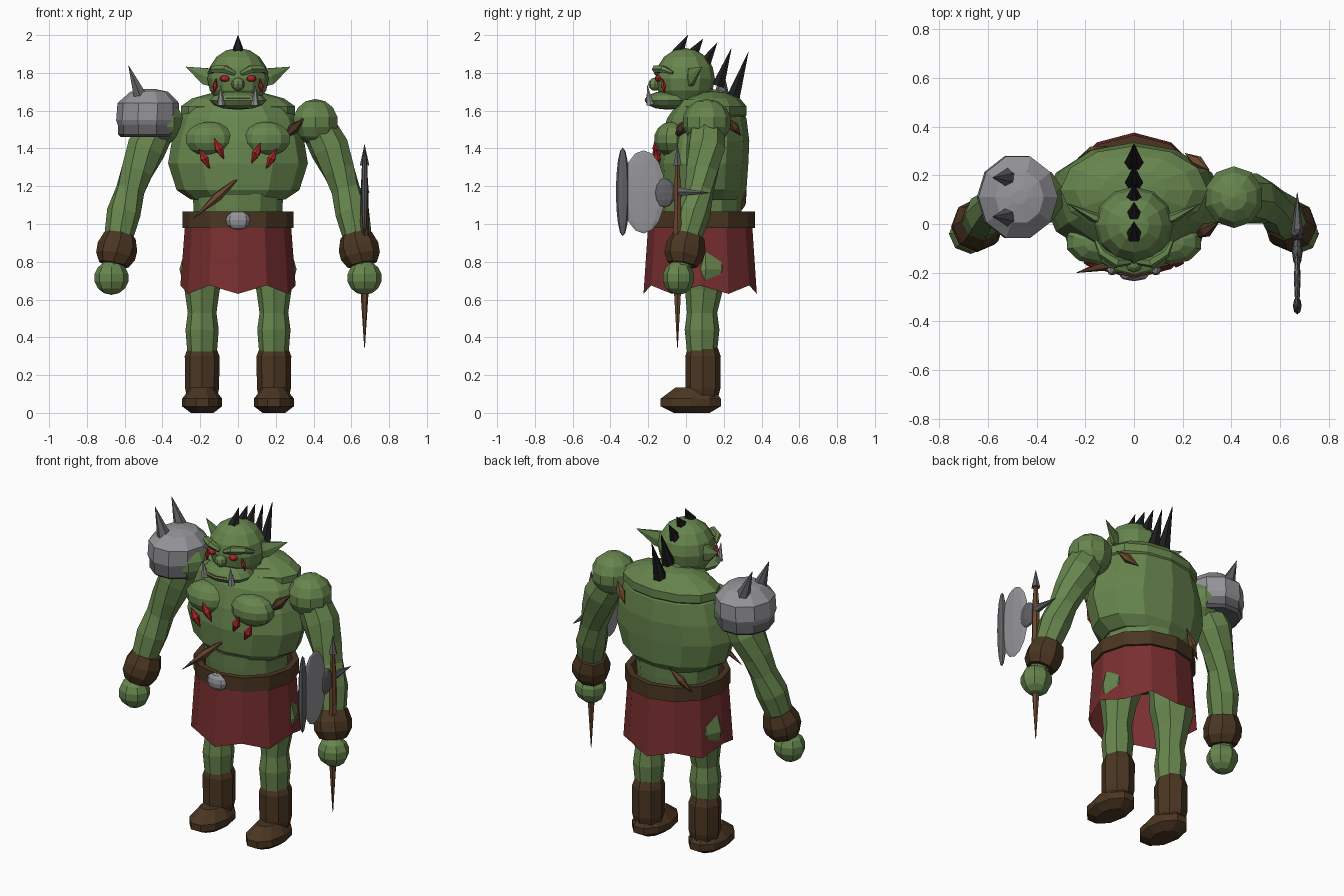
import bpy, bmesh, math
from mathutils import Vector


def material(name, rgb):
    m = bpy.data.materials.new(name)
    m.diffuse_color = (*rgb, 1)
    return m


GREEN = material("green_skin", (0.135, 0.235, 0.075))
RED = material("red_cloth", (0.19, 0.028, 0.03))
LEATHER = material("brown_leather", (0.07, 0.037, 0.016))
WOOD = material("wood", (0.14, 0.065, 0.028))
IRON = material("light_iron", (0.30, 0.30, 0.32))
STEEL = material("dark_steel", (0.12, 0.12, 0.13))
BLACK = material("black_spikes", (0.012, 0.012, 0.012))
BLOOD = material("bright_red", (0.42, 0.02, 0.022))


def finish(name, bm, mat):
    bmesh.ops.recalc_face_normals(bm, faces=bm.faces)
    me = bpy.data.meshes.new(name)
    bm.to_mesh(me)
    bm.free()
    me.materials.append(mat)
    ob = bpy.data.objects.new(name, me)
    bpy.context.collection.objects.link(ob)
    return ob


def skin(name, rings, mat, caps=True):
    """Join successive rings of points with quads."""
    bm = bmesh.new()
    vs = [[bm.verts.new(p) for p in ring] for ring in rings]
    n = len(vs[0])
    for a, b in zip(vs, vs[1:]):
        for i in range(n):
            j = (i + 1) % n
            bm.faces.new((a[i], a[j], b[j], b[i]))
    if caps:
        bm.faces.new(vs[0])
        bm.faces.new(vs[-1])
    return finish(name, bm, mat)


def loft(name, rings, n, mat, caps=True, hem=0):
    """Horizontal ellipses (x, y, z, rx, ry); hem lifts every second point of the first."""
    out = []
    for k, (x, y, z, rx, ry) in enumerate(rings):
        out.append([(x + rx * math.cos(t), y + ry * math.sin(t),
                     z + (hem if k == 0 and i % 2 == 0 else 0))
                    for i in range(n) for t in [2 * math.pi * i / n]])
    return skin(name, out, mat, caps)


def tube(name, pts, n, mat, flat=1.0):
    """Tube through (x, y, z, r) points, each ring square to the path."""
    ps = [Vector(p[:3]) for p in pts]
    rings = []
    for k, p in enumerate(ps):
        d = ps[min(k + 1, len(ps) - 1)] - ps[max(k - 1, 0)]
        q = d.to_track_quat('Z', 'Y')
        r = pts[k][3]
        rings.append([p + q @ Vector((r * flat * math.cos(t), r * math.sin(t), 0))
                      for i in range(n) for t in [2 * math.pi * i / n]])
    return skin(name, rings, mat)


def spike(name, base, tip, r, mat, n=6, flat=1.0):
    return tube(name, [(*base, r), (*tip, 0.001)], n, mat, flat)


def spindle(name, a, b, r, mat, n=6):
    m = (Vector(a) + Vector(b)) / 2
    return tube(name, [(*a, 0.001), (*m, r), (*b, 0.001)], n, mat)


def ball(name, c, r, mat, u=10, v=7):
    bm = bmesh.new()
    bmesh.ops.create_uvsphere(bm, u_segments=u, v_segments=v, radius=1)
    for w in bm.verts:
        w.co = Vector([c[i] + w.co[i] * r[i] for i in range(3)])
    return finish(name, bm, mat)


# Torso, waist and back muscles
loft("torso", [(0, .09, 1.13, .25, .20), (0, .09, 1.18, .325, .23), (0, .09, 1.32, .37, .24),
               (0, .10, 1.44, .35, .235), (0, .11, 1.56, .31, .21), (0, .12, 1.66, .22, .15)], 12, GREEN)
loft("waist", [(0, .08, .95, .23, .20), (0, .08, 1.08, .235, .215), (0, .08, 1.16, .24, .22)], 12, GREEN)
ball("upper_back", (0, .14, 1.60), (.31, .185, .105), GREEN, 12, 7)
loft("neck", [(0, .07, 1.58, .15, .13), (0, .03, 1.72, .11, .11)], 10, GREEN)

# Skirt, belt and buckle
loft("skirt", [(0, .075, .63, .305, .30), (0, .075, 1.0, .28, .275)], 12, RED, False, .045)
loft("belt", [(0, .08, .98, .26, .25), (0, .08, .98, .295, .285), (0, .08, 1.065, .295, .285),
              (0, .08, 1.065, .26, .25), (0, .08, .98, .26, .25)], 12, LEATHER, False)
ball("buckle", (0, -.205, 1.02), (.065, .03, .05), IRON, 8, 6)

# Visible lengths of the diagonal strap
spindle("strap_front", (-.235, -.20, 1.03), (.02, -.13, 1.26), .026, WOOD)
spindle("strap_shoulder", (.24, -.06, 1.45), (.35, .01, 1.56), .03, LEATHER)
spindle("strap_upper_back", (.21, .29, 1.47), (.31, .22, 1.56), .026, WOOD)
spindle("strap_lower_back", (-.23, .27, 1.04), (-.11, .32, 1.18), .024, WOOD)

# Head, jaw, mouth and nose
ball("head", (0, -.005, 1.77), (.162, .158, .162), GREEN, 12, 8)
ball("jaw", (0, -.095, 1.655), (.15, .125, .05), GREEN, 12, 6)
ball("mouth", (0, -.145, 1.665), (.105, .074, .008), RED, 10, 4)
ball("nose", (0, -.165, 1.74), (.035, .035, .035), GREEN, 8, 6)

# Crest of black spikes over the head and neck
for b, t, r in [((-.045, 1.905), (.01, 2.0), .036), ((.035, 1.90), (.09, 1.98), .036),
                ((.10, 1.85), (.165, 1.96), .036), ((.17, 1.73), (.24, 1.93), .038),
                ((.25, 1.67), (.33, 1.91), .04)]:
    spike("crest_spike", (0, *b), (0, *t), r, BLACK)

# Scratches across the chest: x, z of both ends
for x1, z1, x2, z2 in [(-.206, 1.40, -.148, 1.29), (-.127, 1.46, -.074, 1.34),
                       (.12, 1.43, .072, 1.32), (.205, 1.40, .148, 1.29)]:
    spindle("chest_scratch", (x1, -.16, z1), (x2, -.15, z2), .024, BLOOD)

for s in (-1, 1):
    # Face details
    ball("eye", (s * .07, -.145, 1.77), (.028, .02, .017), BLOOD, 8, 6)
    tube("brow", [(s * .015, -.155, 1.795, .012), (s * .07, -.158, 1.82, .024),
                  (s * .13, -.12, 1.82, .02), (s * .155, -.07, 1.80, .008)], 6, GREEN)
    spindle("cheek_paint", (s * .115, -.125, 1.77), (s * .128, -.115, 1.69), .014, BLOOD)
    spike("tusk", (s * .09, -.19, 1.63), (s * .092, -.205, 1.735), .022, IRON)
    tube("ear", [(s * .13, .02, 1.77, .05), (s * .17, .03, 1.782, .052),
                 (s * .275, .085, 1.832, .001)], 6, GREEN, .4)
    ball("chest_muscle", (s * .15, -.075, 1.45), (.135, .095, .092), GREEN)

    # Arms, bracers and fists
    ball("shoulder", (s * .41, .11, 1.54), (.125, .13, .122), GREEN)
    tube("arm", [(s * .40, .11, 1.56, .09), (s * .485, .105, 1.40, .105), (s * .535, .085, 1.28, .09),
                 (s * .57, .07, 1.18, .078), (s * .605, .04, 1.06, .09), (s * .635, .005, .92, .075),
                 (s * .67, -.035, .74, .05)], 8, GREEN)
    tube("bracer", [(s * .625, .015, .94, .085), (s * .638, 0, .88, .107),
                    (s * .648, -.012, .83, .105), (s * .657, -.02, .785, .08)], 8, LEATHER)
    ball("fist", (s * .67, -.04, .715), (.092, .085, .09), GREEN, 8, 7)

    # Legs, boots
    loft("leg", [(s * .19, .085, .28, .075, .075), (s * .19, .085, .44, .088, .092),
                 (s * .19, .085, .53, .076, .08), (s * .19, .095, .65, .093, .10),
                 (s * .185, .105, .76, .125, .12), (s * .16, .10, .92, .105, .11)], 8, GREEN)
    loft("boot", [(s * .19, .085, .06, .075, .08), (s * .19, .09, .13, .09, .092),
                  (s * .19, .09, .30, .092, .094), (s * .19, .09, .345, .075, .078)], 8, LEATHER)
    loft("foot", [(s * .19, .03, 0, .06, .10), (s * .19, .025, .035, .106, .168),
                  (s * .19, .025, .075, .106, .168), (s * .19, .04, .135, .06, .10)], 10, LEATHER)

    # Shoulder guard spikes, front and back
    spike("guard_spike", (-.515, .11 + s * .08, 1.67), (-.58, .11 + s * .08, 1.84), .042, STEEL)

# Shoulder guard
loft("shoulder_guard", [(-.48, .11, 1.52, .155, .165), (-.48, .11, 1.55, .165, .177),
                        (-.475, .11, 1.64, .163, .175), (-.47, .11, 1.70, .10, .11),
                        (-.47, .11, 1.715, .03, .03)], 10, IRON)
loft("guard_rim", [(-.48, .11, 1.46, .14, .15), (-.48, .11, 1.475, .155, .168),
                   (-.48, .11, 1.53, .155, .168)], 10, STEEL)

# Axe in the hand on the +x side
AX, AY = .67, -.045
tube("axe_handle", [(AX, AY, .345, .002), (AX, AY, .62, .02), (AX, AY, .95, .024),
                    (AX, AY, 1.2, .02), (AX, AY, 1.34, .01)], 6, WOOD)
spike("axe_top_spike", (AX, AY, 1.31), (AX, AY, 1.42), .025, STEEL)
ball("axe_blade", (AX, -.225, 1.17), (.014, .115, .22), IRON, 8, 8)
ball("axe_edge", (AX, -.335, 1.17), (.018, .036, .235), STEEL, 8, 8)
ball("axe_socket", (AX, -.115, 1.165), (.022, .06, .078), STEEL, 8, 6)
spike("axe_back_spike", (AX, -.04, 1.17), (AX, .13, 1.165), .026, STEEL)
